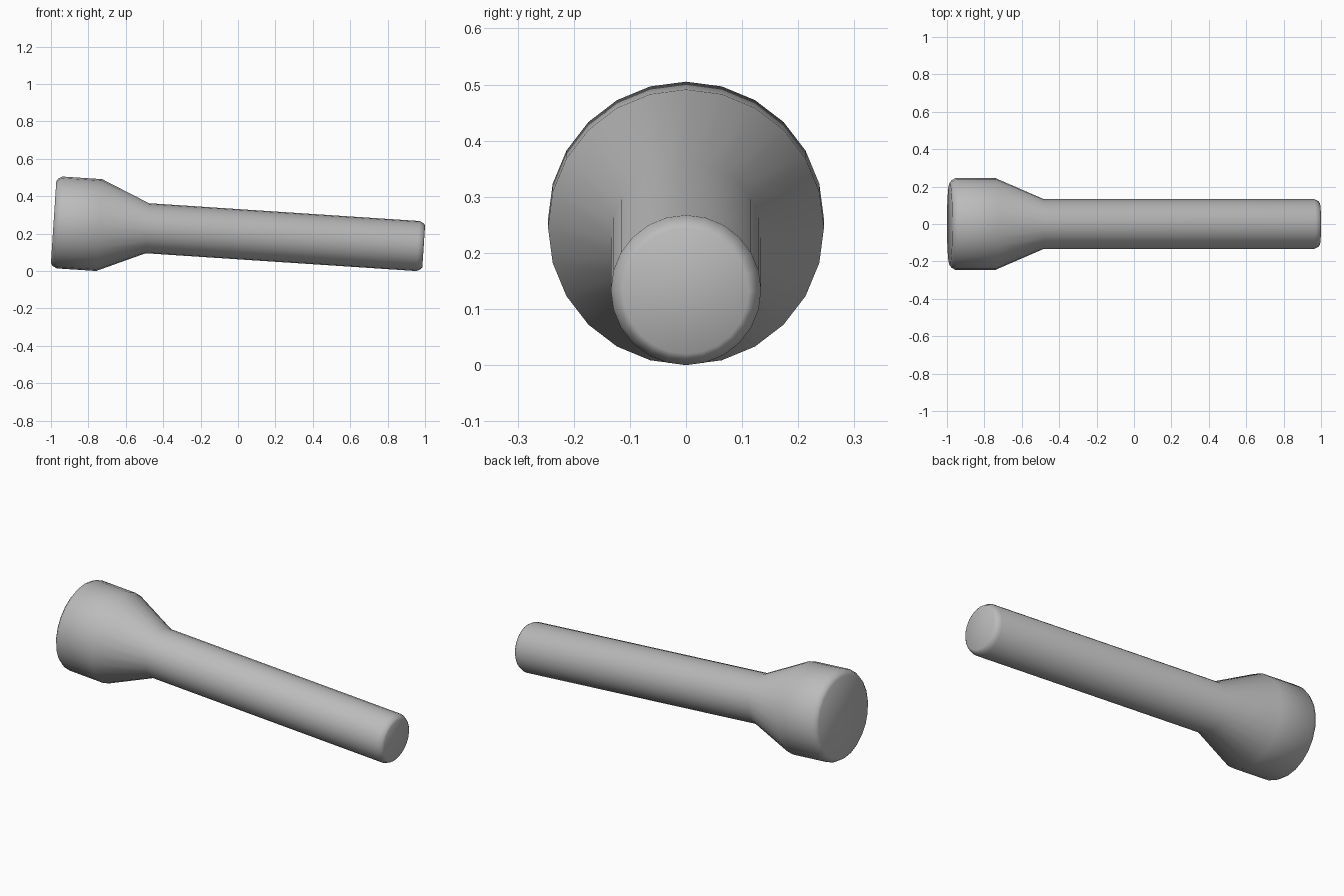
import bpy, bmesh, math
from mathutils import Matrix, Vector

cube = bpy.data.objects.get("Cube")
if cube:
    bpy.data.objects.remove(cube, do_unlink=True)

SIDES = 24
TILT = 0.0656  # radians, the torch rests on its head and its tail

# One grey material
grey = bpy.data.materials.new("grey")
grey.use_nodes = True
grey.diffuse_color = (0.5, 0.5, 0.5, 1)
grey.node_tree.nodes["Principled BSDF"].inputs["Base Color"].default_value = grey.diffuse_color

# Outline as (distance along the axis, radius), from lens to tail
profile = [(0, 0.22), (0.01, 0.234), (0.032, 0.246), (0.244, 0.246),
           (0.502, 0.134), (1.953, 0.134), (1.975, 0.123), (1.983, 0.112)]


def lathe(name, outline, material):
    """Closed solid of revolution around the x axis."""
    bm = bmesh.new()
    rings = []
    for x, r in outline:
        angles = [2 * math.pi * i / SIDES for i in range(SIDES)]
        rings.append([bm.verts.new((x, r * math.cos(a), r * math.sin(a))) for a in angles])
    for a, b in zip(rings, rings[1:]):
        for i in range(SIDES):
            j = (i + 1) % SIDES
            bm.faces.new((a[i], a[j], b[j], b[i]))
    bm.faces.new(rings[0])
    bm.faces.new(rings[-1])
    bmesh.ops.recalc_face_normals(bm, faces=bm.faces)
    for face in bm.faces:
        face.smooth = True
    mesh = bpy.data.meshes.new(name)
    bm.to_mesh(mesh)
    bm.free()
    mesh.materials.append(material)
    obj = bpy.data.objects.new(name, mesh)
    bpy.context.collection.objects.link(obj)
    return obj


# Torch body: head, flared neck, handle and rounded tail in one skin
torch = lathe("torch_body", profile, grey)
torch.data.transform(Matrix.Rotation(TILT, 4, "Y"))

# Rest on the ground, centred lengthwise
points = [v.co for v in torch.data.vertices]
xs = [p.x for p in points]
low = min(p.z for p in points)
torch.data.transform(Matrix.Translation(Vector((-(min(xs) + max(xs)) / 2, 0, -low))))
